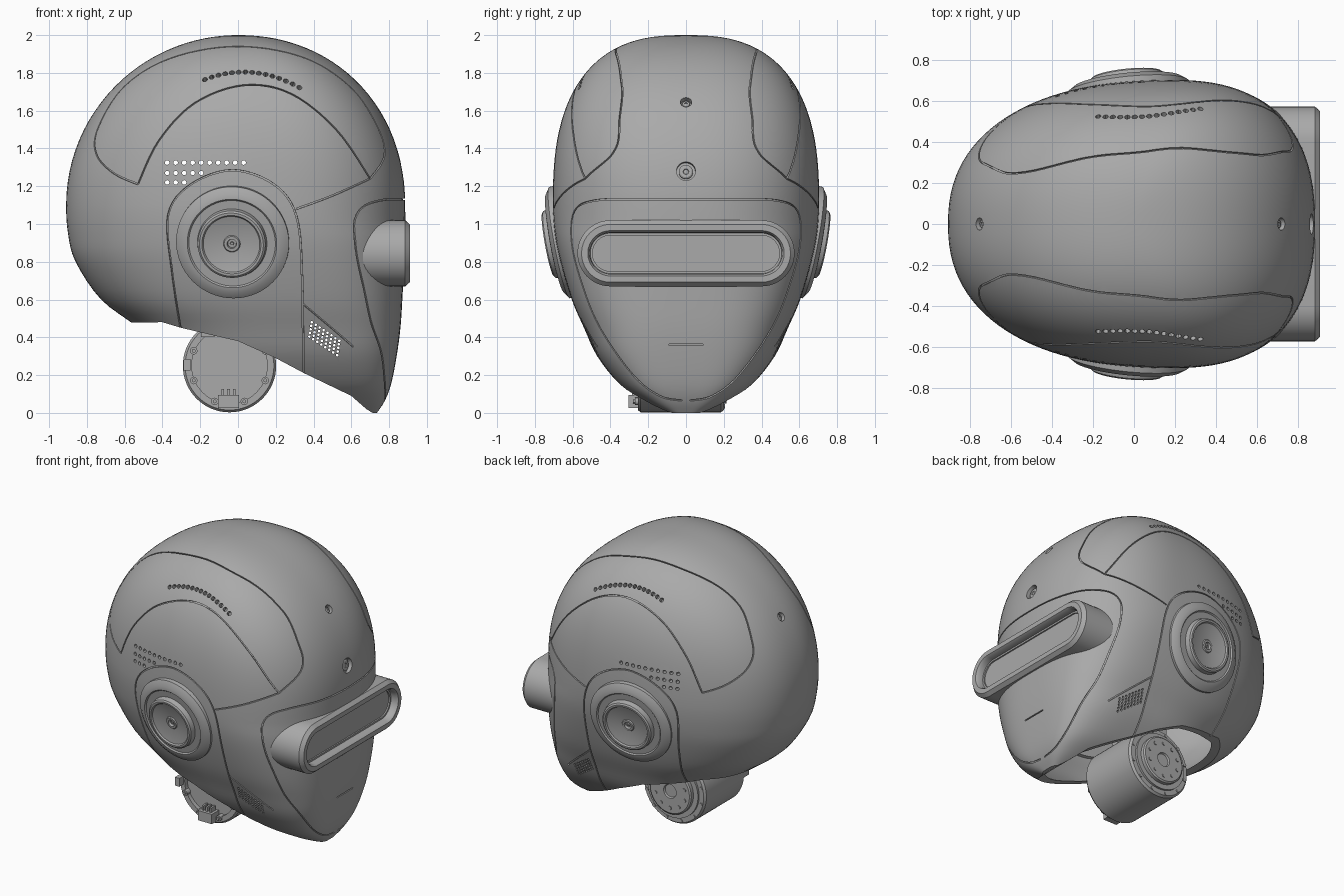
import bpy, bmesh, math
from mathutils import Vector, Matrix
from mathutils.bvhtree import BVHTree

if "Cube" in bpy.data.objects:
    bpy.data.objects.remove(bpy.data.objects["Cube"])

grey = bpy.data.materials.new("shell_grey")
grey.use_nodes = True
grey.diffuse_color = (0.4, 0.4, 0.4, 1)
for node in grey.node_tree.nodes:
    if node.type == 'BSDF_PRINCIPLED':
        node.inputs["Base Color"].default_value = (0.4, 0.4, 0.4, 1)


# ---------- helpers ----------
def make(name, bm):
    bmesh.ops.recalc_face_normals(bm, faces=bm.faces)
    me = bpy.data.meshes.new(name)
    bm.to_mesh(me)
    bm.free()
    me.materials.append(grey)
    ob = bpy.data.objects.new(name, me)
    bpy.context.collection.objects.link(ob)
    return ob


def loft_bm(rings):
    """Skin closed rings of points and cap both ends."""
    bm = bmesh.new()
    loops = [[bm.verts.new(p) for p in ring] for ring in rings]
    n = len(loops[0])
    for a, b in zip(loops, loops[1:]):
        for i in range(n):
            j = (i + 1) % n
            bm.faces.new((a[i], a[j], b[j], b[i]))
    bm.faces.new(loops[0])
    bm.faces.new(loops[-1])
    bmesh.ops.recalc_face_normals(bm, faces=bm.faces)
    return bm


def spline(pts, steps, before=None):
    """Smooth curve through points of any dimension."""
    p = [Vector(q) for q in pts]
    p = [Vector(before) if before else p[0]] + p + [p[-1]]
    out = []
    for a, b, c, d in zip(p, p[1:], p[2:], p[3:]):
        for k in range(steps):
            t = k / steps
            out.append(0.5 * (2 * b + (c - a) * t + (2 * a - 5 * b + 4 * c - d) * t ** 2
                              + (3 * b - a - 3 * c + d) * t ** 3))
    return out + [p[-1]]


def frame(pos, axis):
    return Matrix.Translation(pos) @ Vector(axis).to_track_quat('Z', 'Y').to_matrix().to_4x4()


def lathe(name, profile, pos, axis, n=64):
    m = frame(pos, axis)
    turn = [math.tau * i / n for i in range(n)]
    return make(name, loft_bm([[m @ Vector((r * math.cos(a), r * math.sin(a), h)) for a in turn]
                               for r, h in profile]))


def box(name, pos, size):
    bm = bmesh.new()
    bmesh.ops.create_cube(bm, size=1, matrix=Matrix.Translation(pos) @ Matrix.Diagonal((*size, 1)))
    return make(name, bm)


def rods(name, items, length, n=12):
    """Many short cylinders in one mesh: items are (position, axis, radius)."""
    bm = bmesh.new()
    for pos, axis, r in items:
        bmesh.ops.create_cone(bm, cap_ends=True, segments=n, radius1=r, radius2=r,
                              depth=length, matrix=frame(pos, axis))
    return make(name, bm)


def cut(target, cutter):
    cutter.hide_render = True
    mod = target.modifiers.new("cut", 'BOOLEAN')
    mod.operation, mod.solver, mod.object = 'DIFFERENCE', 'EXACT', cutter
    bpy.context.view_layer.objects.active = target
    bpy.ops.object.modifier_apply(modifier=mod.name)
    bpy.data.objects.remove(cutter)


# ---------- head shell: height, back x, front x, half width, x of widest point ----------
def dome(angle):
    c = math.cos(angle)

    def reach(e):
        return (1 - c ** e) ** (1 / e)
    return 1.1 + .9 * c, -.91 * reach(2), .885 * reach(2.1), .705 * reach(2.6), .18 * math.sin(angle)


crown = [dome(math.pi / 2 * (i / 28) ** 1.2) for i in range(1, 28)]
lower = [(1.1, -.91, .885, .705, .18), (.95, -.9, .885, .695, .2), (.8, -.86, .88, .665, .2),
         (.6, -.725, .87, .605, .2), (.45, -.53, .86, .54, .22), (.3, -.4, .84, .47, .25),
         (.15, -.25, .81, .35, .3), (.06, 0, .775, .22, .38), (0, .3, .735, .1, .5)]


def head_ring(level, n=112):
    z, back, front, w, mid = level
    ring = []
    for i in range(n):
        c, s = math.cos(math.tau * i / n), math.sin(math.tau * i / n)
        # the face gets squarer towards the jaw
        e = 2 / (2.45 + 1.5 * max(0, 1 - z)) if c > 0 else 2 / 2.3
        reach = front - mid if c > 0 else back - mid
        ring.append((mid + reach * abs(c) ** e, math.copysign(w * abs(s) ** e, s), z))
    return ring


bm = loft_bm([head_ring(v) for v in crown + spline(lower, 4, (1.25, -.9, .88, .7, .18))])
bvh = BVHTree.FromBMesh(bm)
inner = bm.copy()
inner.normal_update()
for v, nrm in [(v, v.normal.copy()) for v in inner.verts]:
    v.co -= nrm * .04
head = make("head_shell", bm)
cut(head, make("hollow", inner))

# sloping neck opening
under = [(-1.2, .475), (-.4, .48), (-.3, .45), (0, .38), (.2, .29), (.35, .21), (.6, .09),
         (.68, .02), (.72, -.005), (.9, -.3), (-1.2, -.3)]
cut(head, make("neck_cutter", loft_bm([[(x, y, z) for x, z in under] for y in (-1.2, 1.2)])))


def on_side(x, z, s):
    return bvh.ray_cast(Vector((x, 3 * s, z)), Vector((0, -s, 0)))[:2]


def on_front(y, z, s=1):
    return bvh.ray_cast(Vector((3 * s, y, z)), Vector((-s, 0, 0)))[:2]


def seam(hits):
    """Engrave a narrow groove along points on the shell."""
    hits = [h for h in hits if h[0]]
    rings = []
    for i, (p, n) in enumerate(hits):
        t = hits[min(i + 1, len(hits) - 1)][0] - hits[max(i - 1, 0)][0]
        s = t.cross(n).normalized() * .004
        rings.append([p + s + n * .02, p - s + n * .02, p - s - n * .012, p + s - n * .012])
    cut(head, make("seam_cutter", loft_bm(rings)))


# ---------- panel seams on both sides ----------
side_seams = [
    # crown panel, outer and inner edges
    [(-.53, 1.21), (-.66, 1.27), (-.75, 1.37), (-.74, 1.51), (-.6, 1.73), (-.35, 1.88), (0, 1.94),
     (.35, 1.88), (.6, 1.72), (.74, 1.51), (.775, 1.36), (.7, 1.24)],
    [(-.53, 1.21), (-.42, 1.44), (-.23, 1.64), (.03, 1.735), (.28, 1.69), (.52, 1.5), (.7, 1.24)],
    # ear cover, temple and jaw
    [(-.3, .42), (-.35, .75), (-.37, 1.05), (-.25, 1.21), (-.03, 1.285), (.19, 1.21),
     (.31, 1.04), (.34, .7), (.345, .18)],
    [(.7, 1.24), (.5, 1.15), (.31, 1.08)],
    [(.345, .575), (.53, .42), (.61, .35)],
]
for s in (1, -1):
    for path in side_seams:
        seam([on_side(x, z, s) for x, z in spline(path, 6)])

# ---------- face mask seam and mouth slot ----------
half = [(0, 1.13), (.25, 1.13), (.48, 1.125), (.59, 1.07), (.605, .9), (.55, .68), (.455, .45),
        (.28, .2), (.14, .09), (.02, .065)]
seam([on_front(y, z) for y, z in spline([(-y, z) for y, z in half[:0:-1]] + half, 6)])
seam([on_front(y, .36) for y in (-.09, -.045, 0, .045, .09)])

# ---------- perforations ----------
for s in (1, -1):
    side = Vector((0, s, 0))
    spots = [(-.375 + .045 * i, z, .012) for z, n in ((1.325, 10), (1.27, 5), (1.22, 3))
             for i in range(n)]
    spots += [(.39 + .021 * i - .003 * j, .48 - .014 * i - .019 * j, .007)
              for i in range(8) for j in range(5)]
    items = [(on_side(x, z, s)[0], side, r) for x, z, r in spots]
    for i in range(15):
        x = -.175 + .0357 * i
        p, n = on_side(x, 1.805 - .95 * (x - .03) ** 2, s)
        items.append((p, n, .014))
    cut(head, rods("hole_cutter", items, .16))

# sensor sockets on the brow, crown and back
sockets = [(on_front(0, 1.28), .05), (on_front(0, 1.645), .03), (on_front(0, 1.6, -1), .03)]
cut(head, rods("socket_cutter", [(p, n, r) for (p, n), r in sockets], .06, 32))
for (p, n), r in sockets:
    lathe("sensor", [(r * .75, -.032), (r * .75, -.02), (r * .6, -.015), (r * .3, -.015),
                     (r * .25, -.02)], p, n, 32)


# ---------- visor ----------
def stadium(x, inset, n=24):
    r, span = .175 - inset, .4
    pts = []
    for flip in (1, -1):
        for k in range(n):
            a = math.pi * k / (n - 1)
            pts.append((x, flip * (span + r * math.sin(a)), .845 + flip * r * math.cos(a)))
    return pts


cut(head, make("visor_cutter", loft_bm([stadium(.55, .02), stadium(1.2, .02)])))
visor = [(.56, 0), (.885, 0), (.91, .022), (.91, .055), (.895, .065), (.86, .068), (.86, .08), (.85, .08)]
make("visor", loft_bm([stadium(x, i) for x, i in visor]))

# ---------- ear discs ----------
ear = [(.3, -.09), (.3, -.01), (.265, .014), (.238, .018), (.23, .01), (.185, .01), (.18, .044),
       (.17, .052), (.157, .052), (.15, .042), (.1, .03), (.045, .025), (.04, .032), (.025, .032),
       (.022, .015), (.01, .015), (.008, .025)]
for s in (1, -1):
    p, n = on_side(-.03, .9, s)
    lathe("ear_disc", ear, p, n, 96)

# ---------- neck motor ----------
hub = Vector((-.045, 0, .25))
along = (0, 1, 0)
lathe("neck_motor", [(.2, -.225), (.2, -.255), (.235, -.255), (.247, -.24), (.247, .185), (.235, .2),
                     (.2, .2), (.2, .215), (.165, .215), (.165, .24), (.155, .247),
                     (.05, .247), (.045, .235)], hub, along)


def around(radius, n, y):
    return [hub + Vector((radius * math.cos(a), y, radius * math.sin(a)))
            for a in (math.tau * (i + .5) / n for i in range(n))]


rods("flange_bolts", [(p, along, .013) for p in around(.12, 10, .247)], .012)
rods("rim_bolts", [(p, along, .012) for p in around(.222, 12, .2)], .012)
rods("board_lugs", [(p, along, .02) for p in around(.205, 8, -.25)], .04)
rods("board_screws", [(p, along, .01) for p in around(.205, 8, -.275)], .012)
box("lower_connector", (-.05, -.26, .06), (.11, .09, .07))
for x in (-.08, -.05, -.02):
    box("connector_pin", (x, -.26, .11), (.014, .05, .035))
box("rear_connector", (-.27, -.265, .255), (.035, .08, .06))
box("upper_connector", (-.16, -.255, .42), (.07, .04, .035))
box("neck_bracket", (-.03, .02, .52), (.26, .24, .3))

# ---------- shading ----------
bpy.ops.object.select_all(action='DESELECT')
for ob in bpy.context.scene.objects:
    if ob.type == 'MESH':
        ob.select_set(True)
bpy.context.view_layer.objects.active = head
bpy.ops.object.shade_smooth_by_angle(angle=math.radians(30))
